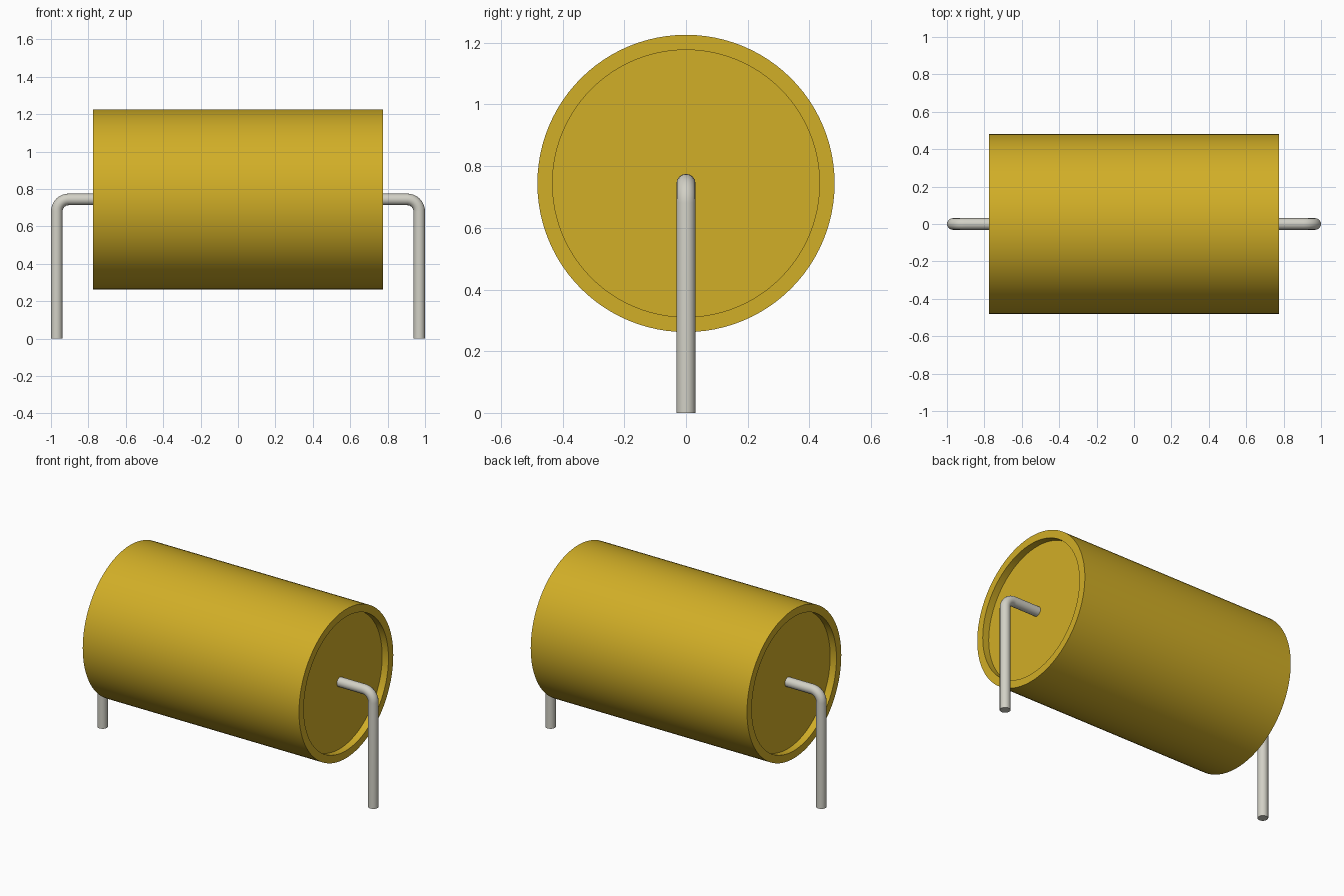
import bpy, bmesh, math
from mathutils import Matrix, Vector

cube = bpy.data.objects.get("Cube")
if cube:
    bpy.data.objects.remove(cube, do_unlink=True)

AXIS_Z = 0.744       # height of the body axis
HALF_LEN = 0.774     # half length of the body
RADIUS = 0.482
RIM = 0.049          # width of the end rims
RECESS = 0.045       # depth of the end recesses
WIRE_R = 0.031
BEND = 0.064         # bend radius of the leads


def make_material(name, rgb):
    mat = bpy.data.materials.new(name)
    mat.use_nodes = True
    color = (*rgb, 1.0)
    mat.diffuse_color = color
    bsdf = next(n for n in mat.node_tree.nodes if n.type == 'BSDF_PRINCIPLED')
    bsdf.inputs["Base Color"].default_value = color
    bsdf.inputs["Roughness"].default_value = 0.5
    return mat


def finish(obj, mat):
    obj.data.materials.clear()
    obj.data.materials.append(mat)
    bpy.ops.object.select_all(action='DESELECT')
    obj.select_set(True)
    bpy.context.view_layer.objects.active = obj
    bpy.ops.object.shade_smooth_by_angle(angle=math.radians(35))


yellow = make_material("mustard yellow", (0.64, 0.425, 0.02))
metal = make_material("light grey metal", (0.64, 0.63, 0.56))

# Body: cylinder along x with a recessed disc in each end
bm = bmesh.new()
bmesh.ops.create_cone(bm, cap_ends=True, segments=96, radius1=RADIUS, radius2=RADIUS,
                      depth=2 * HALF_LEN, matrix=Matrix.Rotation(math.pi / 2, 4, 'Y'))
caps = [f for f in bm.faces if len(f.verts) > 4]
bmesh.ops.inset_individual(bm, faces=caps, thickness=RIM, use_even_offset=True)
for cap in caps:
    inward = -cap.normal.copy() * RECESS
    edges = list(cap.edges)
    result = bmesh.ops.extrude_face_region(bm, geom=[cap])
    moved = [v for v in result["geom"] if isinstance(v, bmesh.types.BMVert)]
    bmesh.ops.translate(bm, verts=moved, vec=inward)
    if cap.is_valid:
        bmesh.ops.delete(bm, geom=[cap], context='FACES_ONLY')
bmesh.ops.recalc_face_normals(bm, faces=bm.faces)
mesh = bpy.data.meshes.new("body")
bm.to_mesh(mesh)
bm.free()
body = bpy.data.objects.new("body", mesh)
body.location.z = AXIS_Z
bpy.context.collection.objects.link(body)
finish(body, yellow)


# Leads: round wire leaving the recess, bending down to the ground
def make_lead(name, side):
    leg_x = 1.0 - WIRE_R
    path = [(HALF_LEN - RECESS - 0.02, AXIS_Z)]
    for i in range(9):
        a = math.pi / 2 * (1 - i / 8)
        path.append((leg_x - BEND + BEND * math.cos(a), AXIS_Z - BEND + BEND * math.sin(a)))
    path.append((leg_x, 0.0))
    curve = bpy.data.curves.new(name, 'CURVE')
    curve.dimensions = '3D'
    curve.bevel_depth = WIRE_R
    curve.bevel_resolution = 6
    curve.use_fill_caps = True
    spline = curve.splines.new('POLY')
    spline.points.add(len(path) - 1)
    for point, (x, z) in zip(spline.points, path):
        point.co = (side * x, 0, z, 1)
    obj = bpy.data.objects.new(name, curve)
    bpy.context.collection.objects.link(obj)
    bpy.ops.object.select_all(action='DESELECT')
    obj.select_set(True)
    bpy.context.view_layer.objects.active = obj
    bpy.ops.object.convert(target='MESH')
    finish(bpy.context.view_layer.objects.active, metal)


make_lead("left_lead", 1)
make_lead("right_lead", -1)
